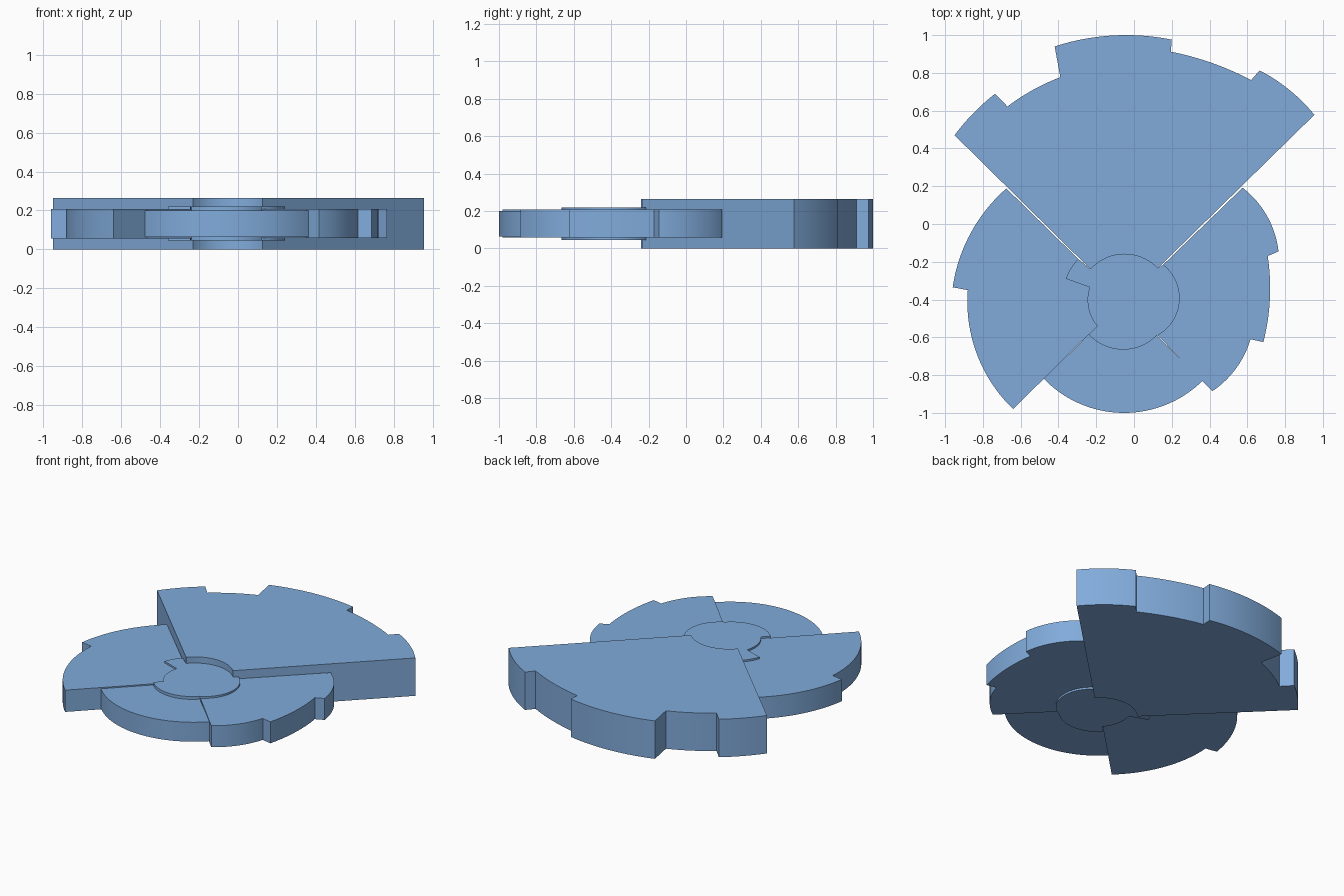
import bpy, bmesh, math
from mathutils import Vector

if "Cube" in bpy.data.objects:
    bpy.data.objects.remove(bpy.data.objects["Cube"])

mat = bpy.data.materials.new("soft blue")
mat.diffuse_color = (0.22, 0.41, 0.71, 1)
mat.use_nodes = True
mat.node_tree.nodes["Principled BSDF"].inputs["Base Color"].default_value = mat.diffuse_color


def arc(a, m, b, n=20):
    """Points of the circular arc from a through m to b."""
    (ax, ay), (mx, my), (bx, by) = a, m, b
    d = 2 * (ax * (my - by) + mx * (by - ay) + bx * (ay - my))
    sa, sm, sb = ax * ax + ay * ay, mx * mx + my * my, bx * bx + by * by
    cx = (sa * (my - by) + sm * (by - ay) + sb * (ay - my)) / d
    cy = (sa * (bx - mx) + sm * (ax - bx) + sb * (mx - ax)) / d
    r = math.hypot(ax - cx, ay - cy)
    t0, tm, t1 = (math.atan2(y - cy, x - cx) for x, y in (a, m, b))
    tau = 2 * math.pi
    sweep = (t1 - t0) % tau
    if (tm - t0) % tau > sweep:
        sweep -= tau
    return [(cx + r * math.cos(t0 + sweep * i / n),
             cy + r * math.sin(t0 + sweep * i / n)) for i in range(n + 1)]


def plate(name, outline, z0, z1):
    """Extrude a closed outline between two heights."""
    bm = bmesh.new()
    f = bm.faces.new([bm.verts.new((x, y, z0)) for x, y in outline])
    ext = bmesh.ops.extrude_face_region(bm, geom=[f], use_keep_orig=True)
    vs = [v for v in ext["geom"] if isinstance(v, bmesh.types.BMVert)]
    bmesh.ops.translate(bm, verts=vs, vec=Vector((0, 0, z1 - z0)))
    bmesh.ops.recalc_face_normals(bm, faces=bm.faces)
    me = bpy.data.meshes.new(name)
    bm.to_mesh(me)
    bm.free()
    me.materials.append(mat)
    ob = bpy.data.objects.new(name, me)
    bpy.context.collection.objects.link(ob)
    bpy.ops.object.select_all(action='DESELECT')
    ob.select_set(True)
    bpy.context.view_layer.objects.active = ob
    bpy.ops.object.shade_smooth_by_angle(angle=math.radians(25))


# hub edges shared with the sectors around it
hub_top = arc((-0.23, -0.24), (-0.05, -0.16), (0.125, -0.235))
hub_right = arc((0.155, -0.215), (0.24, -0.42), (0.125, -0.59))
hub_bottom = arc((0.12, -0.59), (-0.05, -0.665), (-0.24, -0.585))
hub_left = (arc((-0.195, -0.54), (-0.24, -0.45), (-0.235, -0.335))
            + arc((-0.36, -0.29), (-0.335, -0.235), (-0.295, -0.185)))

# central hub with its side tab
plate("hub", hub_top + hub_right + hub_bottom + hub_left, 0.045, 0.22)

# tall stepped sector at the back
plate("back_sector",
      arc((-0.95, 0.47), (-0.85, 0.587), (-0.735, 0.69))
      + arc((-0.67, 0.622), (-0.535, 0.71), (-0.39, 0.777))
      + arc((-0.42, 0.94), (-0.05, 1.0), (0.2, 0.976))
      + arc((0.195, 0.912), (0.42, 0.85), (0.62, 0.762))
      + arc((0.665, 0.813), (0.825, 0.708), (0.955, 0.578))
      + hub_top[::-1], 0.0, 0.263)

# left sector with one step
plate("left_sector",
      arc((-0.676, 0.188), (-0.863, -0.045), (-0.96, -0.335))
      + arc((-0.88, -0.35), (-0.815, -0.73), (-0.64, -0.98))
      + hub_left, 0.057, 0.208)

# right sector with two steps
plate("right_sector",
      arc((0.575, 0.192), (0.70, 0.05), (0.765, -0.145))
      + arc((0.708, -0.17), (0.72, -0.38), (0.685, -0.625))
      + arc((0.617, -0.61), (0.54, -0.765), (0.415, -0.885))
      + hub_right[::-1], 0.058, 0.207)

# plain front sector
plate("front_sector",
      arc((0.363, -0.83), (-0.05, -1.0), (-0.477, -0.82), 32)
      + hub_bottom[::-1], 0.065, 0.20)
